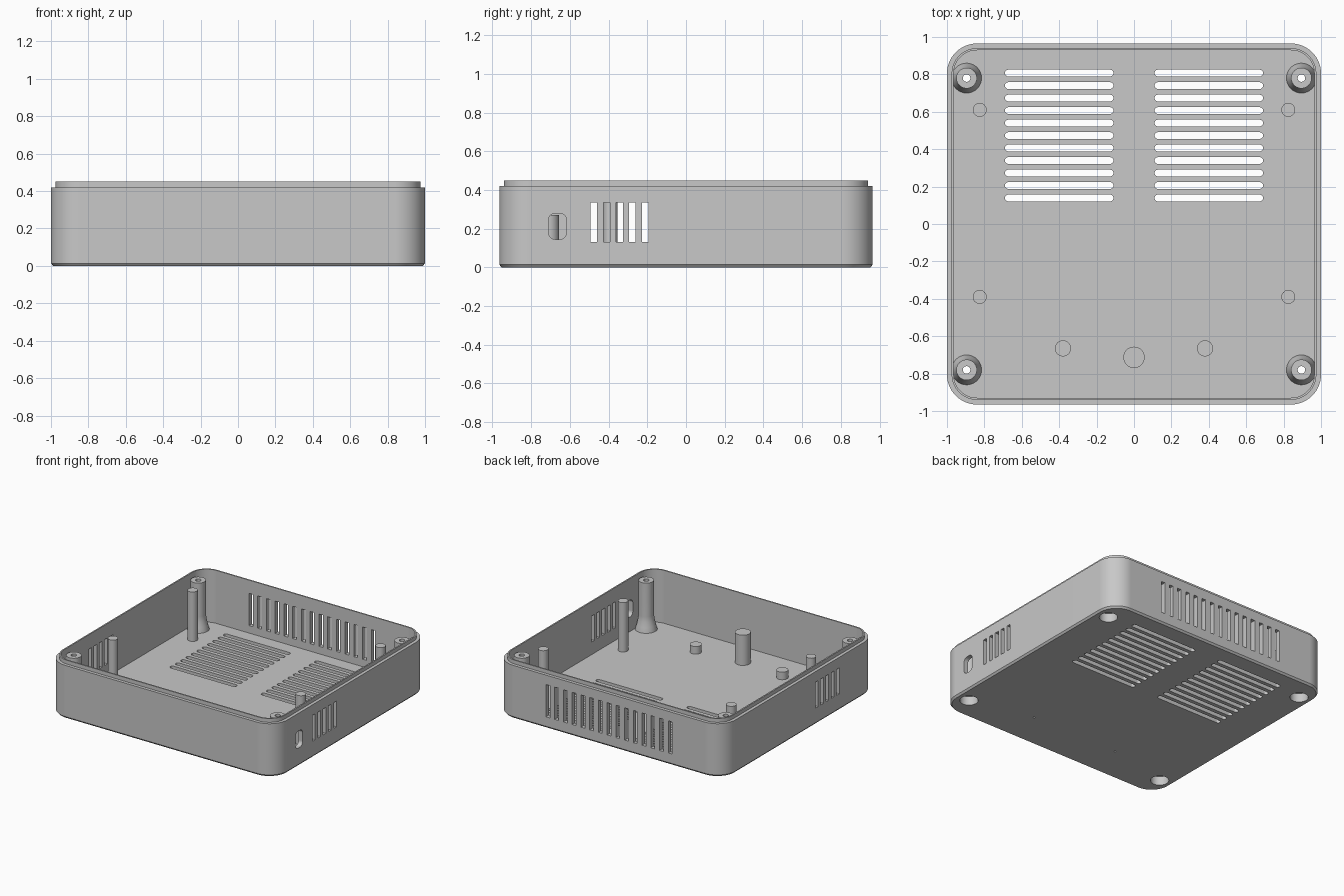
import bpy, bmesh, math
from mathutils import Matrix, Vector

cube = bpy.data.objects.get("Cube")
if cube:
    bpy.data.objects.remove(cube, do_unlink=True)

# Overall dimensions
HALF_X, HALF_Y, CORNER = 1.0, 0.965, 0.16
FLOOR, SHOULDER, RIM = 0.03, 0.42, 0.45

grey = bpy.data.materials.new("light_grey_plastic")
grey.use_nodes = True
colour = (0.58, 0.58, 0.58, 1)
grey.diffuse_color = colour
grey.node_tree.nodes["Principled BSDF"].inputs["Base Color"].default_value = colour


def rounded_rect(hx, hy, r, steps=14):
    """Outline of a rounded rectangle, counter-clockwise."""
    points = []
    for i, (sx, sy) in enumerate([(1, 1), (-1, 1), (-1, -1), (1, -1)]):
        for k in range(steps + 1):
            a = math.pi / 2 * (i + k / steps)
            points.append((sx * (hx - r) + r * math.cos(a), sy * (hy - r) + r * math.sin(a)))
    return points


def loft(bm, rings, capped=True, matrix=Matrix()):
    """Skin a stack of rings; cap the ends or join the last ring to the first."""
    loops = [[bm.verts.new(matrix @ Vector(p)) for p in ring] for ring in rings]
    pairs = list(zip(loops, loops[1:]))
    if capped:
        bm.faces.new(loops[0])
        bm.faces.new(loops[-1])
    else:
        pairs.append((loops[-1], loops[0]))
    for a, b in pairs:
        for i in range(len(a)):
            j = (i + 1) % len(a)
            bm.faces.new((a[i], a[j], b[j], b[i]))


def prism(bm, outline, z0, z1, matrix=Matrix()):
    loft(bm, [[(x, y, z) for x, y in outline] for z in (z0, z1)], True, matrix)


def circle(r, n=40):
    return [(r * math.cos(2 * math.pi * k / n), r * math.sin(2 * math.pi * k / n)) for k in range(n)]


def box(bm, centre, size):
    bmesh.ops.create_cube(bm, size=1, matrix=Matrix.Translation(centre) @ Matrix.Diagonal((*size, 1)))


def finish(name, bm):
    bmesh.ops.remove_doubles(bm, verts=bm.verts, dist=1e-5)
    bmesh.ops.recalc_face_normals(bm, faces=bm.faces)
    mesh = bpy.data.meshes.new(name)
    bm.to_mesh(mesh)
    bm.free()
    mesh.materials.append(grey)
    obj = bpy.data.objects.new(name, mesh)
    bpy.context.collection.objects.link(obj)
    return obj


def activate(obj):
    bpy.ops.object.select_all(action='DESELECT')
    obj.select_set(True)
    bpy.context.view_layer.objects.active = obj


def smooth(obj):
    activate(obj)
    bpy.ops.object.shade_smooth_by_angle(angle=math.radians(30))
    weighted = obj.modifiers.new("weighted_normals", 'WEIGHTED_NORMAL')
    weighted.keep_sharp = True


# Open tray: chamfered base, outer wall, stepped lip, inner wall and floor
tray_profile = [(0.012, 0), (0, 0.014), (0, SHOULDER), (0.025, SHOULDER),
                (0.025, RIM), (0.036, RIM), (0.036, FLOOR)]
bm = bmesh.new()
loft(bm, [[(x, y, z) for x, y in rounded_rect(HALF_X - d, HALF_Y - d, CORNER - d)]
          for d, z in tray_profile])
tray = finish("tray", bm)

screw_spots = [(sx * 0.895, sy * 0.78) for sx in (-1, 1) for sy in (-1, 1)]
low_spots = [(-0.38, -0.665), (0.38, -0.665)]

# Openings, gathered into one cutter
cut = bmesh.new()
for side in (-1, 1):
    # Floor vents
    for row in range(11):
        prism(cut, rounded_rect(0.29, 0.018, 0.0179, 5), -0.05, 0.1,
              Matrix.Translation((side * 0.4, 0.139 + row * 0.0668, 0)))
    # Side wall vents
    for i in range(5):
        box(cut, (side, -0.477 + i * 0.0667, 0.233), (0.2, 0.034, 0.206))
# Back wall vents
for i in range(15):
    box(cut, (-0.537 + i * 0.0767, HALF_Y, 0.217), (0.034, 0.2, 0.256))
# Rounded cable port in the right wall
prism(cut, rounded_rect(0.067, 0.046, 0.034, 8), -0.1, 0.1,
      Matrix.Translation((1, -0.664, 0.212)) @ Matrix.Rotation(math.pi / 2, 4, 'Y'))
# Screw wells and pin holes under the base
for x, y in screw_spots:
    prism(cut, circle(0.066), -0.05, 0.1, Matrix.Translation((x, y, 0)))
for x, y in low_spots:
    prism(cut, circle(0.007, 12), -0.05, 0.06, Matrix.Translation((x, y, 0)))
cutter = finish("opening_cutter", cut)
cutter.hide_render = True

boolean = tray.modifiers.new("openings", 'BOOLEAN')
boolean.operation = 'DIFFERENCE'
boolean.solver = 'EXACT'
boolean.object = cutter
activate(tray)
bpy.ops.object.modifier_apply(modifier=boolean.name)
bpy.data.objects.remove(cutter, do_unlink=True)
smooth(tray)

# Hollow screw posts with a flared foot
post_profile = [(0.066, 0.01), (0.066, 0.07), (0.02, 0.07), (0.02, 0.417), (0.055, 0.417),
                (0.055, 0.15), (0.06, 0.11), (0.069, 0.07), (0.08, 0.03), (0.08, 0.01)]
for i, (x, y) in enumerate(screw_spots):
    bm = bmesh.new()
    loft(bm, [[(px, py, z) for px, py in circle(r)] for r, z in post_profile],
         False, Matrix.Translation((x, y, 0)))
    smooth(finish(f"screw_post_{i + 1}", bm))


def pillar(name, x, y, r, top):
    bm = bmesh.new()
    prism(bm, circle(r), FLOOR - 0.008, top, Matrix.Translation((x, y, 0)))
    smooth(finish(name, bm))


# Plain support pillars standing on the floor
for side, label in ((1, "left"), (-1, "right")):
    pillar(f"rear_pillar_{label}", side * 0.825, 0.61, 0.037, 0.422)
    pillar(f"middle_pillar_{label}", side * 0.825, -0.39, 0.037, 0.422)
for x, y in low_spots:
    pillar("low_stud_left" if x > 0 else "low_stud_right", x, y, 0.043, 0.09)
pillar("front_pillar", 0, -0.713, 0.057, 0.27)
